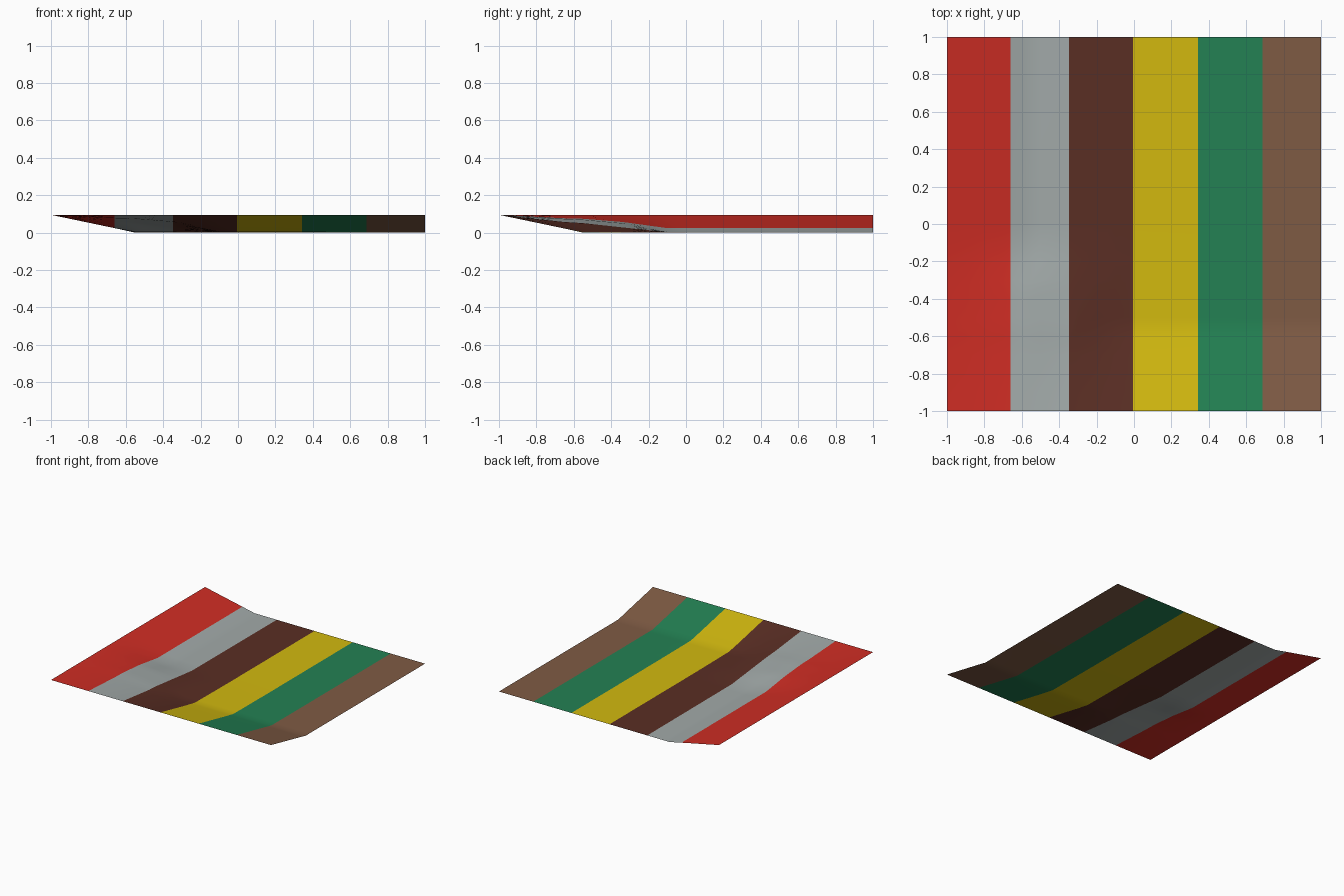
import bpy, bmesh

if "Cube" in bpy.data.objects:
    bpy.data.objects.remove(bpy.data.objects["Cube"])

# Stripe colours, left to right (sRGB), with each stripe's right-hand edge
STRIPES = [
    ("red", (207, 45, 36), -0.66),
    ("light_grey", (162, 170, 169), -0.348),
    ("dark_brown", (90, 46, 36), -0.005),
    ("yellow", (210, 185, 15), 0.342),
    ("green", (35, 129, 83), 0.688),
    ("light_brown", (127, 91, 68), 1.0),
]

# Two raised edges meeting in a filled corner; heights are symmetric in x and y
KNOTS = [-1.0, -0.66, -0.55, -0.34, -0.1, 1.0]
HEIGHTS = [
    [.095, .095, .095, .095, .095, .095],
    [.095, .077, .074, .057, .026, .024],
    [.095, .074, .069, .050, .004, .0],
    [.095, .057, .050, .027, .002, .0],
    [.095, .026, .004, .002, .0, .0],
    [.095, .024, .0, .0, .0, .0],
]
# The bottom of the slopes is straight beyond the filled corner
for k in (4, 5):
    HEIGHTS[1][k] = HEIGHTS[k][1] = 0.024


def locate(v):
    i = max(k for k in range(len(KNOTS) - 1) if v >= KNOTS[k])
    return i, (v - KNOTS[i]) / (KNOTS[i + 1] - KNOTS[i])


def height(x, y):
    i, s = locate(x)
    j, t = locate(y)
    a = HEIGHTS[i][j] * (1 - t) + HEIGHTS[i][j + 1] * t
    b = HEIGHTS[i + 1][j] * (1 - t) + HEIGHTS[i + 1][j + 1] * t
    return a * (1 - s) + b * s


def linear(c):
    c /= 255
    return c / 12.92 if c <= 0.04045 else ((c + 0.055) / 1.055) ** 2.4


# Grid lines pass through the slope breaks and the stripe edges
steps = [-1 + 0.1 * k for k in range(1, 20)]
ys = sorted({round(v, 3) for v in KNOTS + steps})
xs = sorted({round(v, 3) for v in KNOTS + steps + [s[2] for s in STRIPES]})

mesh = bpy.data.meshes.new("striped_sheet")
for name, rgb, _ in STRIPES:
    mat = bpy.data.materials.new(name)
    mat.diffuse_color = (*[linear(c) for c in rgb], 1)
    mat.use_nodes = True
    mat.node_tree.nodes["Principled BSDF"].inputs["Base Color"].default_value = mat.diffuse_color
    mesh.materials.append(mat)

# Thin sheet with striped faces
bm = bmesh.new()
verts = [[bm.verts.new((x, y, height(x, y))) for y in ys] for x in xs]
for i in range(len(xs) - 1):
    mid = (xs[i] + xs[i + 1]) / 2
    stripe = next(k for k, s in enumerate(STRIPES) if mid < s[2])
    for j in range(len(ys) - 1):
        f = bm.faces.new((verts[i][j], verts[i + 1][j], verts[i + 1][j + 1], verts[i][j + 1]))
        f.material_index = stripe
        f.smooth = True
bm.to_mesh(mesh)
bm.free()
sheet = bpy.data.objects.new("striped_sheet", mesh)
bpy.context.collection.objects.link(sheet)
